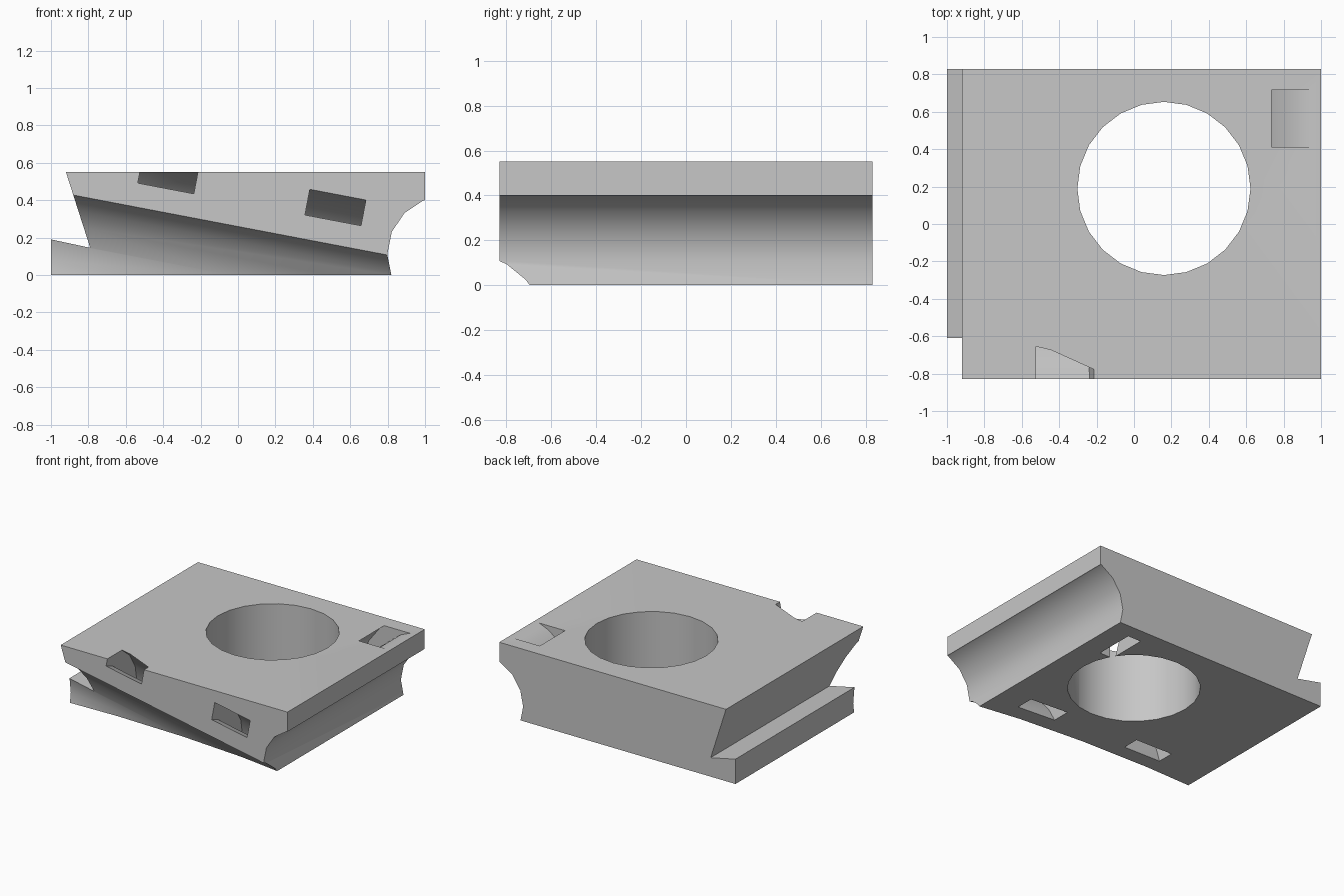
import bpy, bmesh
from math import radians, sin, cos, tau
from mathutils import Matrix, Vector

if "Cube" in bpy.data.objects:
    bpy.data.objects.remove(bpy.data.objects["Cube"])

grey = bpy.data.materials.new("light grey")
grey.use_nodes = True
grey.diffuse_color = (0.57, 0.57, 0.57, 1)
grey.node_tree.nodes["Principled BSDF"].inputs["Base Color"].default_value = grey.diffuse_color


def finish(bm, name, matrix):
    bmesh.ops.recalc_face_normals(bm, faces=bm.faces)
    bm.transform(matrix)
    mesh = bpy.data.meshes.new(name)
    bm.to_mesh(mesh)
    bm.free()
    mesh.materials.append(grey)
    ob = bpy.data.objects.new(name, mesh)
    bpy.context.collection.objects.link(ob)
    return ob


def prism(name, profile, start, end, matrix=Matrix()):
    """Extrude a (u, v) outline along local x."""
    bm = bmesh.new()
    face = bm.faces.new([bm.verts.new((start, u, v)) for u, v in profile])
    out = bmesh.ops.extrude_face_region(bm, geom=[face])
    moved = [g for g in out["geom"] if isinstance(g, bmesh.types.BMVert)]
    bmesh.ops.translate(bm, verts=moved, vec=(end - start, 0, 0))
    return finish(bm, name, matrix)


def circle(u, v, r, sides):
    return [(u + r * cos(tau * i / sides), v + r * sin(tau * i / sides)) for i in range(sides)]


def ring(name, u, v, inner, outer, middle, width, matrix, sides):
    """Spin a rectangle around a line parallel to local x."""
    bm = bmesh.new()
    a, b = middle - width / 2, middle + width / 2
    corners = [(a, inner), (b, inner), (b, outer), (a, outer)]
    verts = [bm.verts.new((s, u + r, v)) for s, r in corners]
    edges = [bm.edges.new((verts[i], verts[(i + 1) % 4])) for i in range(4)]
    bmesh.ops.spin(bm, geom=verts + edges, cent=(0, u, v), axis=(1, 0, 0),
                   angle=tau, steps=sides, use_merge=True)
    bmesh.ops.remove_doubles(bm, verts=bm.verts, dist=0.0001)
    return finish(bm, name, matrix)


tilt = Matrix.Rotation(radians(10.8), 4, "Y")
# Local x along world y, with profile (u, v) mapped to world (-x, z)
across = Matrix.Rotation(radians(90), 4, "Z")
# Local x along world z
upright = Matrix.Rotation(radians(-90), 4, "Y")

# Block with the angled notch and ledge on its right side
outline = [(-1, 0), (1, 0), (1, 0.55), (-0.92, 0.55), (-0.79, 0.145), (-1, 0.19)]
block = prism("mounting_block", [(-x, z) for x, z in outline], -0.83, 0.83, across)

# Tube saddles, round hole and strap slots
cutters = [
    prism("side_saddle", circle(-1.11, 0.11, 0.312, 16), -1.2, 1.2, across),
    prism("front_saddle", circle(-1.005, -0.114, 0.411, 24), -1.6, 1.6, tilt),
    prism("round_hole", circle(0.19, -0.16, 0.463, 24), -0.3, 0.9, upright),
    ring("side_strap_slot", -1.11, 0.11, 0.47, 0.582, 0.565, 0.305, across, 24),
]
for middle in (-0.466, 0.444):
    cutters.append(ring("front_strap_slot", -1.005, -0.114, 0.53, 0.66, middle, 0.305, tilt, 24))

bpy.ops.object.select_all(action="DESELECT")
bpy.context.view_layer.objects.active = block
block.select_set(True)
for cutter in cutters:
    mod = block.modifiers.new("cut", "BOOLEAN")
    mod.operation = "DIFFERENCE"
    mod.solver = "EXACT"
    mod.object = cutter
    bpy.ops.object.modifier_apply(modifier=mod.name)
    bpy.data.objects.remove(cutter)

bpy.ops.object.shade_smooth_by_angle(angle=radians(30))
